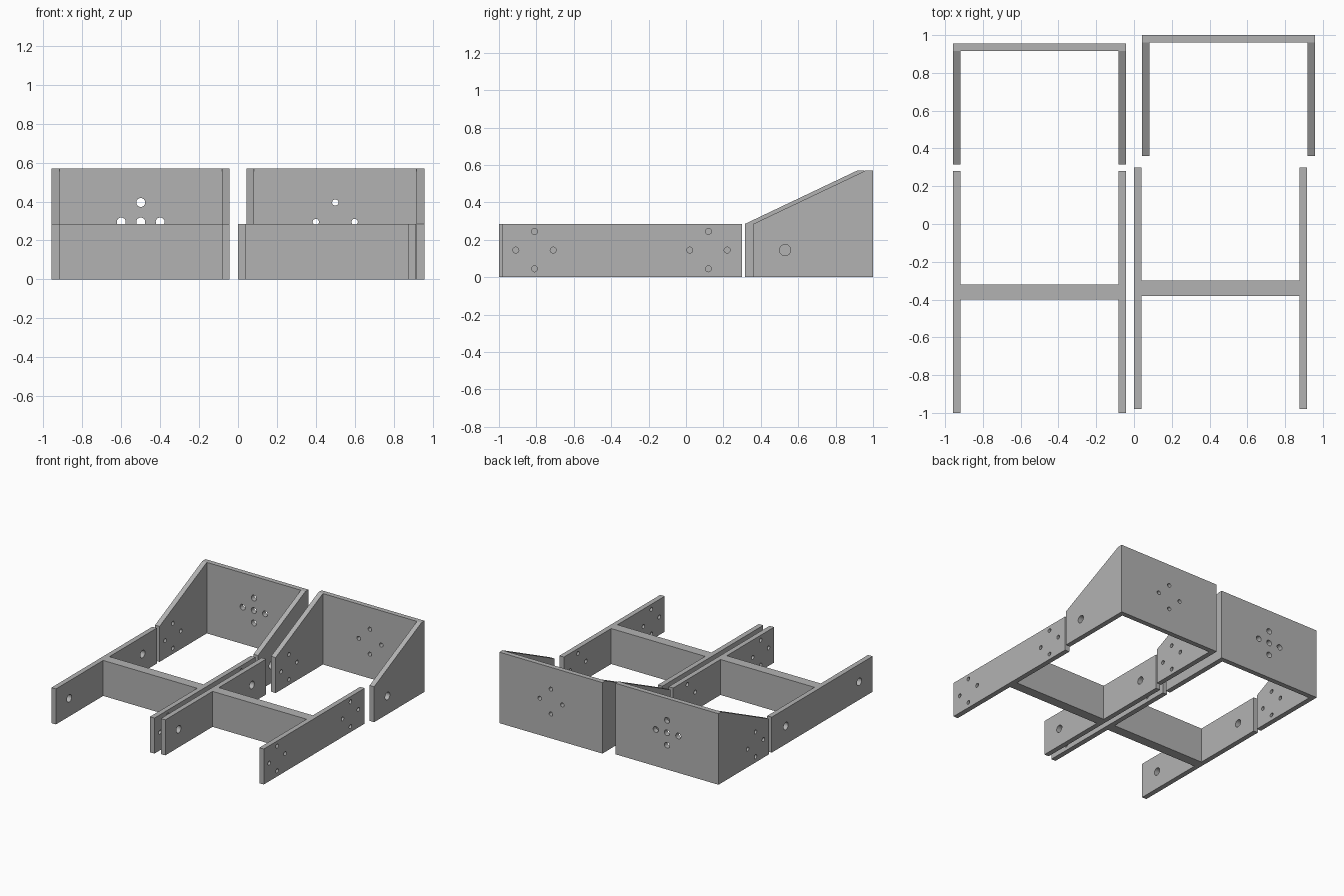
import bpy
import bmesh
from math import pi
from mathutils import Matrix, Vector

if "Cube" in bpy.data.objects:
    bpy.data.objects.remove(bpy.data.objects["Cube"], do_unlink=True)

WIDTH, WALL, LOW, TALL = 0.915, 0.04, 0.285, 0.57
H_LEN, U_LEN = 1.28, 0.64
HOLE_Z, SPREAD, INSET = 0.145, 0.1, 0.17
SMALL, BIG = 0.016, 0.03

grey = bpy.data.materials.new("grey plastic")
grey.use_nodes = True
colour = (0.45, 0.45, 0.45, 1)
grey.diffuse_color = colour
grey.node_tree.nodes["Principled BSDF"].inputs["Base Color"].default_value = colour


def to_object(name, bm):
    bmesh.ops.recalc_face_normals(bm, faces=bm.faces[:])
    mesh = bpy.data.meshes.new(name)
    bm.to_mesh(mesh)
    bm.free()
    mesh.materials.append(grey)
    obj = bpy.data.objects.new(name, mesh)
    bpy.context.collection.objects.link(obj)
    return obj


def extrude_plan(points, height):
    bm = bmesh.new()
    face = bm.faces.new([bm.verts.new((x, y, 0)) for x, y in points])
    top = bmesh.ops.extrude_face_region(bm, geom=[face])["geom"]
    bmesh.ops.translate(bm, vec=(0, 0, height),
                        verts=[g for g in top if isinstance(g, bmesh.types.BMVert)])
    return bm


def add_hole(bm, centre, radius, axis):
    turn = Matrix.Rotation(pi / 2, 4, "Y" if axis == "X" else "X")
    bmesh.ops.create_cone(bm, cap_ends=True, segments=24, radius1=radius, radius2=radius,
                          depth=WALL * 2, matrix=Matrix.Translation(centre) @ turn)


def add_cross(bm, centre, radius, axis):
    # Four holes around a centre point
    across = Vector((0, SPREAD, 0)) if axis == "X" else Vector((SPREAD, 0, 0))
    for step in (across, -across, Vector((0, 0, SPREAD)), Vector((0, 0, -SPREAD))):
        add_hole(bm, Vector(centre) + step, radius, axis)


def drill(obj, holes):
    cutter = to_object("hole_cutter", holes)
    cutter.hide_render = True
    mod = obj.modifiers.new("holes", "BOOLEAN")
    mod.operation, mod.solver, mod.object = "DIFFERENCE", "EXACT", cutter
    bpy.context.view_layer.objects.active = obj
    bpy.ops.object.modifier_apply(modifier=mod.name)
    bpy.data.objects.remove(cutter, do_unlink=True)


def h_bracket(name, x, y):
    # Two long side plates joined by a thick crossbar
    a, b = x + WALL, x + WIDTH - WALL
    end_x, end_y = x + WIDTH, y + H_LEN
    bar0, bar1 = y + 0.6, y + 0.68
    obj = to_object(name, extrude_plan(
        [(x, y), (a, y), (a, bar0), (b, bar0), (b, y), (end_x, y),
         (end_x, end_y), (b, end_y), (b, bar1), (a, bar1), (a, end_y), (x, end_y)], LOW))
    holes = bmesh.new()
    for hole_y in (y + INSET, end_y - INSET - 0.01):
        add_hole(holes, (x + WALL / 2, hole_y, HOLE_Z), BIG, "X")
        add_cross(holes, (end_x - WALL / 2, hole_y, HOLE_Z), SMALL, "X")
    drill(obj, holes)


def u_bracket(name, x, y, radius, middle_hole):
    # Tall back plate with two sloping side plates
    a, b = x + WALL, x + WIDTH - WALL
    end_x, end_y = x + WIDTH, y + U_LEN
    inner = end_y - WALL
    bm = extrude_plan([(x, y), (a, y), (a, inner), (b, inner), (b, y),
                       (end_x, y), (end_x, end_y), (x, end_y)], TALL)
    cut = bmesh.ops.bisect_plane(bm, geom=bm.verts[:] + bm.edges[:] + bm.faces[:],
                                 plane_co=(0, y, LOW),
                                 plane_no=(0, LOW - TALL, inner - y), clear_outer=True)
    bmesh.ops.holes_fill(bm, edges=[e for e in bm.edges if e.is_boundary], sides=0)
    obj = to_object(name, bm)
    holes = bmesh.new()
    add_cross(holes, (x + WALL / 2, y + INSET, HOLE_Z), SMALL, "X")
    add_hole(holes, (end_x - WALL / 2, y + INSET, HOLE_Z), BIG, "X")
    centre = (x + WIDTH / 2, end_y - WALL / 2, 0.295)
    add_cross(holes, centre, radius, "Y")
    if middle_hole:
        add_hole(holes, centre, radius, "Y")
    drill(obj, holes)


h_bracket("right_h_bracket", -0.9575, -1.0)
h_bracket("left_h_bracket", 0.0, -0.98)
u_bracket("right_u_bracket", -0.9575, 0.315, 0.023, True)
u_bracket("left_u_bracket", 0.0425, 0.36, SMALL, False)
